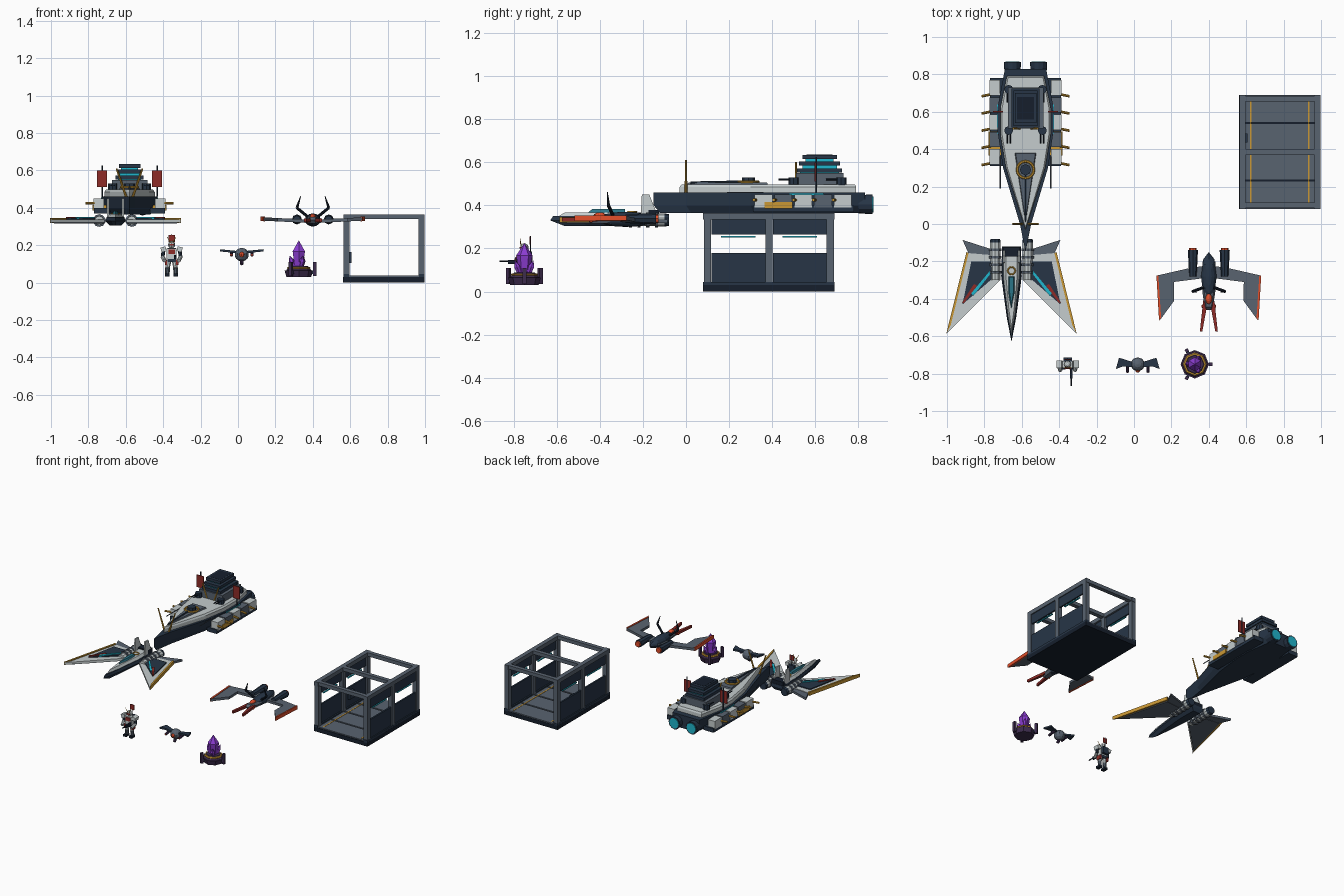
import bpy, bmesh
from math import cos, sin, pi
from mathutils import Vector, Matrix

if "Cube" in bpy.data.objects:
    bpy.data.objects.remove(bpy.data.objects["Cube"])

def mat(name, h):
    m = bpy.data.materials.new(name)
    m.diffuse_color = [(int(h[i:i+2], 16) / 255) ** 2.2 for i in (0, 2, 4)] + [1]
    m.use_nodes = True
    m.node_tree.nodes["Principled BSDF"].inputs["Base Color"].default_value = m.diffuse_color
    return m

NAVY, GREY, WHITE = mat("navy", "2B3848"), mat("steel", "59636F"), mat("ivory", "C3CBCC")
GOLD, CYAN, RED = mat("gold", "C89637"), mat("cyan", "25B5CC"), mat("red", "8C2F2B")
ORANGE, PURPLE, BLACK = mat("orange", "E2502F"), mat("purple", "8A3FD0"), mat("black", "1C2430")
PLUM, GLASS = mat("plum", "40304F"), mat("glass", "2F7486")

def finish(name, bm, m):
    bmesh.ops.recalc_face_normals(bm, faces=bm.faces)
    me = bpy.data.meshes.new(name)
    bm.to_mesh(me); bm.free()
    me.materials.append(m)
    ob = bpy.data.objects.new(name, me)
    bpy.context.collection.objects.link(ob)
    return ob

def loft(name, rings, m):
    bm = bmesh.new()
    vs = [[bm.verts.new(p) for p in r] for r in rings]
    n = len(vs[0])
    for a, b in zip(vs, vs[1:]):
        for i in range(n):
            bm.faces.new((a[i], a[(i+1) % n], b[(i+1) % n], b[i]))
    bm.faces.new(vs[0]); bm.faces.new(vs[-1])
    return finish(name, bm, m)

def box(name, c, s, m, rot=0, axis='Z'):
    bm = bmesh.new()
    bmesh.ops.create_cube(bm, size=1, matrix=Matrix.Translation(c) @ Matrix.Rotation(rot, 4, axis) @ Matrix.Diagonal((*s, 1)))
    return finish(name, bm, m)

def rod(name, a, b, r, m, r2=None, n=8):
    a, b = Vector(a), Vector(b)
    d = b - a
    M = Matrix.Translation((a + b) / 2) @ d.to_track_quat('Z', 'Y').to_matrix().to_4x4()
    bm = bmesh.new()
    bmesh.ops.create_cone(bm, cap_ends=True, segments=n, radius1=r, radius2=r if r2 is None else r2, depth=d.length, matrix=M)
    return finish(name, bm, m)

def ball(name, c, s, m, u=10, v=6):
    bm = bmesh.new()
    bmesh.ops.create_uvsphere(bm, u_segments=u, v_segments=v, radius=1, matrix=Matrix.Translation(c) @ Matrix.Diagonal((*s, 1)))
    return finish(name, bm, m)

def torus(name, c, R, r, m, n=12):
    bpy.ops.mesh.primitive_torus_add(location=c, major_radius=R, minor_radius=r, major_segments=n, minor_segments=6)
    bpy.context.object.name = name
    bpy.context.object.data.materials.append(m)

def plate(name, pts, z0, z1, m, cx=0, s=1, tilt=0):
    # flat plan outline, mirrored by s, optionally rising outwards
    loft(name, [[(cx + s*x, y, z + tilt*x) for x, y in pts] for z in (z0, z1)], m)

def hull(name, half, levels, m, cx):
    # symmetric plan outline; levels = (z, width scale, length scale about y0, y0)
    pts = half + [(-x, y) for x, y in reversed(half) if x > 0]
    loft(name, [[(cx + x*w, y0 + (y - y0)*l, z) for x, y in pts] for z, w, l, y0 in levels], m)

# ---- capital ship ----
X = -0.58
H = [(0, -.15), (.03, 0), (.12, .3), (.15, .5), (.15, .62), (.11, .83)]
hull("ship_hull", H, [(.365, .75, .97, .8), (.40, .95, 1, .8), (.46, 1, 1, .8)], NAVY, X)
D = [(0, -.03), (.105, .3), (.135, .48), (.135, .62), (.1, .79)]
hull("ship_deck", D, [(.46, 1, 1, .5), (.485, 1, 1, .5), (.497, .93, .98, .5)], WHITE, X)
hull("deck_wedge", [(0, 0), (.058, .38)], [(.495, 1, 1, .3), (.507, .9, .95, .3)], GREY, X)
torus("deck_ring", (X, .29, .51), .045, .007, GOLD, 16)
rod("ring_turret", (X, .29, .5), (X, .29, .53), .03, NAVY)
rod("main_barrel", (X, .28, .51), (X, .02, .505), .006, NAVY)
box("bridge_base", (X, .62, .522), (.19, .22, .055), GREY)
for i, (w, l, z) in enumerate([(.15, .21, .562), (.13, .19, .594), (.115, .16, .624)]):
    box(f"bridge_tier_{i}", (X, .62, z), (w, l, .02), NAVY)
    box(f"bridge_windows_{i}", (X, .62, z - .016), (w - .025, l - .03, .016), CYAN)
box("bridge_roof", (X, .62, .632), (.09, .12, .006), BLACK)
for s in (-1, 1):
    def p(x, y, z): return (X + s*x, y, z)
    rod("prow_horn", p(.015, 0, .45), p(.07, 0, .61), .007, GOLD, .004)
    rod("bridge_rib", p(.03, .51, .5), p(.065, .51, .6), .005, GOLD)
    rod("ship_engine", p(.07, .8, .405), p(.07, .865, .405), .042, NAVY, .046, 12)
    rod("ship_exhaust", p(.07, .86, .405), p(.07, .869, .405), .037, CYAN, None, 12)
    rod("banner_pole", p(.147, .605, .46), p(.147, .605, .625), .004, NAVY)
    box("banner", p(.147, .6, .555), (.055, .006, .09), RED)
    rod("antenna", p(.135, .36, .46), p(.135, .19, .46), .003, GREY)
    box("gold_hatch", p(.128, .43, .4), (.14, .13, .03), GOLD)
    box("cyan_strip", p(.142, .56, .452), (.02, .16, .007), CYAN, s*-.02)
    for y in (.5, .72):
        rod("deck_turret", p(.09, y, .495), p(.09, y, .53), .024, NAVY)
        for d in (-.008, .008):
            rod("turret_barrel", p(.09 + d, y, .52), p(.09 + d, y - .07, .52), .004, BLACK)
    box("sponson_ledge", p(.15, .545, .385), (.08, .47, .03), NAVY)
    for i in range(5):
        y = .36 + i*.092
        box("sponson", p(.165, y, .42), (.055, .082, .06), WHITE if i % 2 == 0 else GREY)
        rod("side_gun", p(.185, y - .035, .425), p(.235, y - .045, .425), .007, GOLD)

# ---- white fighter ----
X = -.655
hull("fighter_fuselage", [(0, -.63), (.025, -.5), (.055, -.28), (.05, -.12)],
     [(.305, .55, .85, -.2), (.33, 1, 1, -.2), (.35, .85, .97, -.2)], NAVY, X)
hull("fighter_spine", [(0, -.6), (.022, -.48), (.047, -.28), (.043, -.13)],
     [(.345, 1, 1, -.2), (.368, .65, .9, -.2)], WHITE, X)
hull("fighter_canopy", [(0, -.47), (.02, -.38), (.02, -.28)], [(.355, 1, 1, -.3), (.382, .5, .8, -.3)], GLASS, X)
torus("fighter_ring", (X, -.25, .37), .02, .004, GOLD)
box("tail_block", (X, -.15, .36), (.09, .05, .035), BLACK)
for s in (-1, 1):
    def p(x, y, z): return (X + s*x, y, z)
    plate("fighter_wing", [(.06, -.17), (.235, -.155), (.347, -.585), (.06, -.3)], .322, .338, WHITE, X, s)
    plate("wing_underside", [(.06, -.18), (.228, -.165), (.33, -.555), (.06, -.29)], .316, .323, GREY, X, s)
    plate("rear_wing", [(.06, -.15), (.262, -.085), (.215, -.19), (.06, -.22)], .318, .334, GREY, X, s)
    plate("wing_inset", [(.1, -.2), (.215, -.2), (.262, -.43), (.1, -.29)], .336, .345, NAVY, X, s)
    plate("wing_gold_edge", [(.229, -.155), (.241, -.15), (.349, -.588), (.325, -.54)], .32, .345, GOLD, X, s)
    plate("wing_cyan_stripe", [(.1, -.25), (.115, -.25), (.215, -.37), (.205, -.385)], .34, .35, CYAN, X, s)
    plate("wing_red_stripe", [(.185, -.33), (.2, -.32), (.265, -.42), (.255, -.425)], .34, .35, RED, X, s)
    rod("fighter_engine", p(.087, -.1, .332), p(.087, -.3, .332), .03, WHITE, .024, 10)
    rod("engine_nozzle", p(.087, -.1, .332), p(.087, -.08, .332), .031, NAVY, .027, 10)
    for i in range(4):
        rod("engine_band", p(.087, -.13 - i*.04, .332), p(.087, -.145 - i*.04, .332), .034, GREY, None, 10)
    loft("tail_fin", [[p(.035 + k*.03 + e, y, z) for y, z in ((-.13, .35), (-.21, .35), (-.205, .45), (-.17, .45))]
                      for k, e in ((0, 0), (0, .01))], WHITE)

# ---- grey raider ----
X = .40
ball("raider_body", (X, -.28, .335), (.042, .13, .035), NAVY, 8, 8)
hull("raider_neck", [(.02, -.46), (.035, -.36), (.035, -.2)], [(.315, .7, .9, -.3), (.335, 1, 1, -.3), (.352, .7, .9, -.3)], GREY, X)
ball("raider_eye", (X, -.4, .35), (.018, .03, .018), ORANGE)
for s in (-1, 1):
    def p(x, y, z): return (X + s*x, y, z)
    plate("raider_wing", [(.03, -.225), (.1, -.235), (.275, -.275), (.262, -.515), (.185, -.41), (.187, -.31), (.03, -.29)], .318, .336, GREY, X, s, .05)
    plate("raider_red_edge", [(.27, -.275), (.28, -.277), (.266, -.517), (.255, -.5)], .315, .34, ORANGE, X, s, .05)
    plate("raider_prong", [(.008, -.43), (.03, -.41), (.048, -.575), (.035, -.575)], .325, .343, RED, X, s)
    rod("raider_engine", p(.085, -.14, .338), p(.085, -.28, .338), .027, NAVY, .02)
    rod("raider_exhaust", p(.085, -.127, .338), p(.085, -.141, .338), .02, ORANGE)
    rod("raider_horn_low", p(.03, -.34, .355), p(.085, -.36, .4), .008, BLACK)
    rod("raider_horn_tip", p(.085, -.36, .4), p(.065, -.365, .462), .008, BLACK, .002)
    ball("raider_lamp", p(.03, -.44, .33), (.01, .012, .01), ORANGE, 6, 4)

# ---- open hangar bay ----
X, Y = .78, .385
box("bay_floor", (X, Y, .015), (.435, .61, .03), BLACK)
for i in range(4):
    box("floor_panel", (X, .155 + i*.154, .032), (.37, .142, .01), GREY)
for s in (-1, 1):
    box("floor_gold_line", (X + s*.155, Y, .037), (.008, .57, .004), GOLD)
    box("top_rail", (X + s*.2, Y, .35), (.032, .61, .03), GREY)
    box("bottom_rail", (X + s*.202, Y, .035), (.03, .61, .02), NAVY)
    for y in (.1, Y, .67):
        box("bay_post", (X + s*.2, y, .185), (.032, .034, .33), GREY)
    for y in (.243, .528):
        box("lower_wall", (X + s*.203, y, .11), (.012, .25, .14), NAVY)
        box("upper_wall", (X + s*.203, y, .3), (.012, .25, .07), NAVY)
        box("cyan_light", (X + s*.2, y, .254), (.01, .16, .006), CYAN)
box("door_panel", (X - .18, .46, .135), (.015, .05, .06), NAVY)
for y in (.1, Y, .67):
    box("cross_beam", (X, y, .352), (.43, .03, .026), GREY)

# ---- trooper ----
X, Y = -.355, -.75
box("torso", (X, Y, .155), (.055, .035, .055), WHITE)
box("chest_plate", (X, Y - .018, .165), (.035, .012, .025), RED)
box("waist", (X, Y, .12), (.045, .032, .02), NAVY)
ball("helmet", (X, Y, .203), (.019, .02, .021), WHITE, 8, 6)
box("visor", (X, Y - .017, .203), (.025, .01, .008), RED)
box("backpack", (X, Y + .025, .16), (.045, .02, .05), NAVY)
rod("back_pole", (X, Y + .028, .15), (X, Y + .028, .258), .003, BLACK)
box("back_banner", (X, Y + .026, .237), (.034, .004, .038), RED)
for s in (-1, 1):
    def p(x, y, z): return (X + s*x, Y + y, z)
    rod("helmet_horn", p(.006, -.016, .215), p(.025, -.02, .245), .003, GOLD, .001, 6)
    box("pauldron", p(.043, 0, .178), (.028, .042, .026), WHITE, s*.25, 'Y')
    rod("upper_arm", p(.044, 0, .17), p(.048, -.003, .135), .01, NAVY)
    rod("forearm", p(.048, -.003, .137), p(.038, -.035, .118), .011, WHITE)
    rod("thigh", p(.015, 0, .115), p(.021, -.004, .08), .014, WHITE, .012)
    rod("shin", p(.021, -.004, .08), p(.023, 0, .04), .014, GREY, .012)
    box("boot", p(.023, -.008, .041), (.024, .038, .016), BLACK)
    box("hip_guard", p(.03, 0, .108), (.012, .034, .03), RED)
box("rifle_body", (X + .02, Y - .045, .137), (.012, .06, .02), BLACK)
rod("rifle_barrel", (X + .02, Y - .07, .141), (X + .02, Y - .115, .141), .004, BLACK)

# ---- drone ----
X = .02
ball("drone_body", (X, Y, .15), (.04, .038, .036), GREY, 10, 7)
ball("drone_eye", (X, Y - .033, .15), (.014, .012, .014), ORANGE, 8, 6)
rod("drone_belly_gun", (X, Y, .12), (X, Y - .02, .1), .01, PLUM)
for s in (-1, 1):
    plate("drone_wing", [(.02, Y + .01), (.1, Y + .035), (.117, Y - .025), (.08, Y - .012), (.03, Y - .015)], .155, .167, NAVY, X, s, .1)
    rod("drone_gun", (X + s*.055, Y + .01, .155), (X + s*.055, Y - .042, .148), .009, PLUM)
    ball("drone_muzzle", (X + s*.055, Y - .042, .148), (.006, .004, .006), ORANGE, 6, 4)

# ---- crystal node ----
X = .325
rod("crystal_base", (X, Y, .03), (X, Y, .065), .066, PLUM, .076)
rod("crystal_plinth", (X, Y, .065), (X, Y, .088), .068, PLUM, .048)
torus("crystal_gold_ring", (X, Y, .078), .055, .008, GOLD, 8)
def crystal(name, a, b, r):
    a, b = Vector(a), Vector(b)
    k = a.lerp(b, .6)
    rod(name + "_shaft", a, k, r*.65, PURPLE, r, 6)
    rod(name + "_tip", k, b, r, PURPLE, 0, 6)
crystal("main_crystal", (X, Y, .08), (X, Y, .226), .038)
for i in range(3):
    a = i*2*pi/3
    u, v = cos(a), sin(a)
    box("pylon", (X + .085*u, Y + .085*v, .072), (.018, .018, .075), PLUM, a)
    box("pylon_arm", (X + .07*u, Y + .07*v, .055), (.04, .014, .016), NAVY, a)
    u, v = cos(a + 1), sin(a + 1)
    crystal("shard", (X + .022*u, Y + .022*v, .075), (X + .05*u, Y + .05*v, .145), .015)
